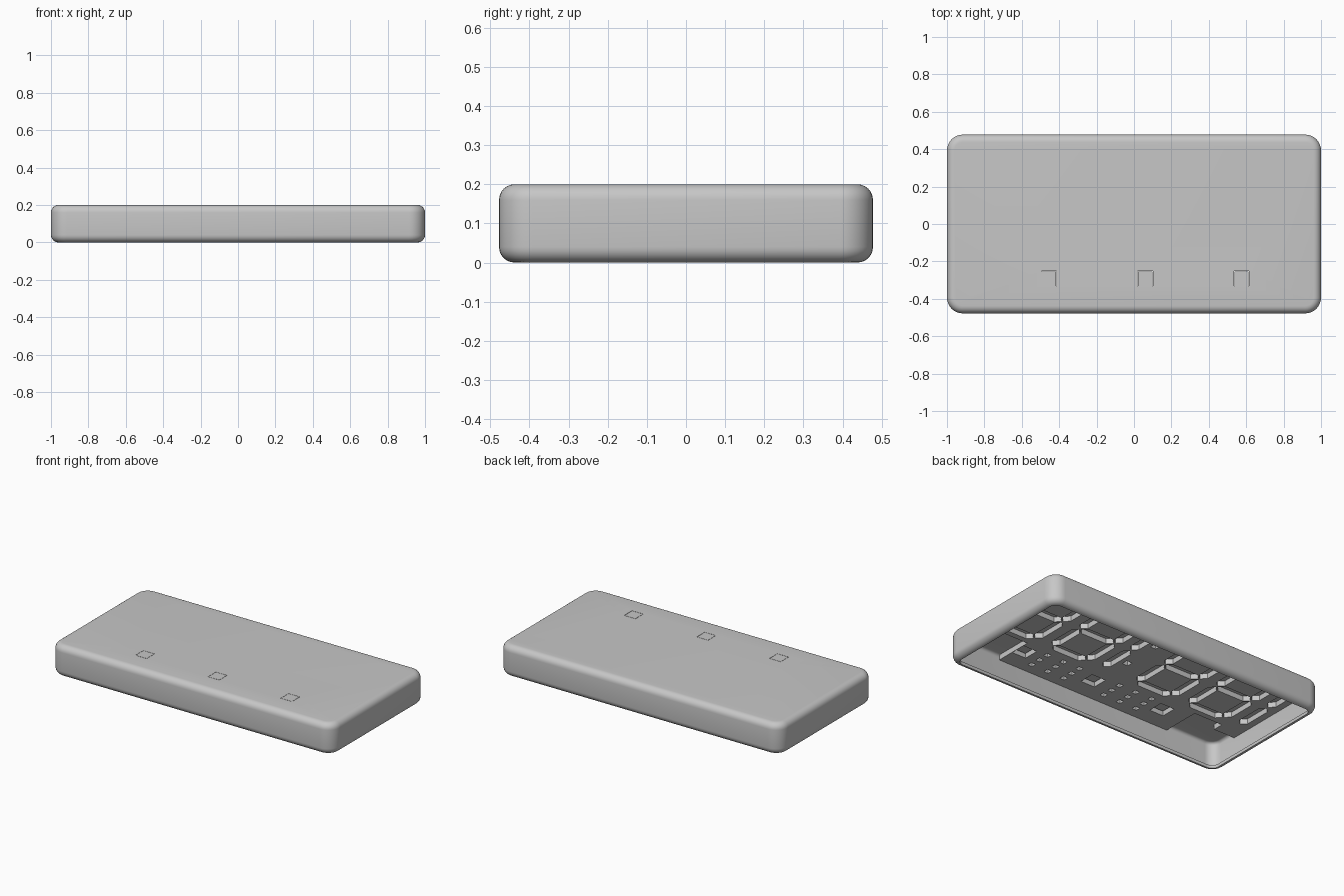
import bpy, bmesh, math

cube = bpy.data.objects.get("Cube")
if cube:
    bpy.data.objects.remove(cube, do_unlink=True)

grey = bpy.data.materials.new("light_grey_plastic")
grey.use_nodes = True
grey.diffuse_color = (0.57, 0.57, 0.57, 1)
grey.node_tree.nodes["Principled BSDF"].inputs["Base Color"].default_value = (0.57, 0.57, 0.57, 1)

HX, HY, HEIGHT, WALL, CORNER = 1.0, 0.478, 0.2, 0.02, 0.085
FILLET = 0.04
MID = 0.06                      # centre line of the buttons and dots
BUTTON_Y = -0.292
BUTTONS = [MID + k * 0.515 for k in (-1, 0, 1)]
PLATE_LOW, PLATE_TOP = 0.147, 0.182


def add_mesh(name, mesh):
    ob = bpy.data.objects.new(name, mesh)
    bpy.context.collection.objects.link(ob)
    mesh.materials.clear()
    mesh.materials.append(grey)
    return ob


def add_box(name, x, y, z0, z1, size):
    bm = bmesh.new()
    bmesh.ops.create_cube(bm, size=1)
    for v in bm.verts:
        v.co = (x + v.co.x * size, y + v.co.y * size, z0 + (v.co.z + 0.5) * (z1 - z0))
    mesh = bpy.data.meshes.new(name)
    bm.to_mesh(mesh)
    bm.free()
    return add_mesh(name, mesh)


def evaluated_mesh(ob):
    deps = bpy.context.evaluated_depsgraph_get()
    return bpy.data.meshes.new_from_object(ob.evaluated_get(deps))


# Case: thin shell lofted from rounded-rectangle rings, its lower lip curling inwards
def ring(bm, inset, z, steps=8):
    r = CORNER - inset
    verts = []
    for q, (sx, sy) in enumerate([(1, 1), (-1, 1), (-1, -1), (1, -1)]):
        for i in range(steps + 1):
            a = math.pi / 2 * (q + i / steps)
            verts.append(bm.verts.new((sx * (HX - CORNER) + r * math.cos(a),
                                       sy * (HY - CORNER) + r * math.sin(a), z)))
    return verts


arc = [math.pi / 2 * i / 6 for i in range(7)]


def side(radius):
    """Inset and height of a filleted side, from its lower edge up."""
    low = [(FILLET - radius * math.sin(a), FILLET - radius * math.cos(a)) for a in arc]
    return low + [(inset, HEIGHT - z) for inset, z in reversed(low)]


profile = side(FILLET - WALL)[::-1] + side(FILLET)

bm = bmesh.new()
rings = [ring(bm, inset, z) for inset, z in profile]
for low, high in zip(rings, rings[1:]):
    for i in range(len(low)):
        j = (i + 1) % len(low)
        bm.faces.new((low[i], low[j], high[j], high[i]))
bm.faces.new(rings[0])
bm.faces.new(rings[-1])
bmesh.ops.recalc_face_normals(bm, faces=bm.faces)
mesh = bpy.data.meshes.new("case")
bm.to_mesh(mesh)
bm.free()
case = add_mesh("case", mesh)

# Button openings in the top of the case
cutters = []
for x in BUTTONS:
    cutter = add_box("button_cutter", x, BUTTON_Y, 0.1, 0.3, 0.081)
    cutter.hide_render = True
    cutters.append(cutter)
    mod = case.modifiers.new("opening", 'BOOLEAN')
    mod.operation, mod.solver, mod.object = 'DIFFERENCE', 'EXACT', cutter
cut_mesh = evaluated_mesh(case)
case.modifiers.clear()
case.data = cut_mesh
for cutter in cutters:
    bpy.data.objects.remove(cutter, do_unlink=True)

bpy.ops.object.select_all(action='DESELECT')
case.select_set(True)
bpy.context.view_layer.objects.active = case
bpy.ops.object.shade_smooth_by_angle(angle=math.radians(35))


# Inner plate: filled outline with holes for segments, dots and buttons
curve = bpy.data.curves.new("display_plate", 'CURVE')
curve.dimensions = '2D'
curve.fill_mode = 'BOTH'
curve.extrude = (PLATE_TOP - PLATE_LOW) / 2


def outline(points):
    spline = curve.splines.new('POLY')
    spline.points.add(len(points) - 1)
    for p, (x, y) in zip(spline.points, points):
        p.co = (x, y, 0, 1)
    spline.use_cyclic_u = True


def square(x, y, size):
    h = size / 2
    outline([(x - h, y - h), (x + h, y - h), (x + h, y + h), (x - h, y + h)])


def segment(x, y, length, upright, width=0.062):
    h, w = length / 2, width / 2
    points = [(-h, 0), (w - h, -w), (h - w, -w), (h, 0), (h - w, w), (w - h, w)]
    outline([(x + (-b if upright else a), y + (a if upright else b)) for a, b in points])


EDGE_X, EDGE_Y, CUT = HX - WALL + 0.005, HY - WALL + 0.005, 0.05
half = [(0.627, -0.455), (0.627, -0.205), (0.83, -0.205), (0.83, -0.275),
        (EDGE_X, -0.275), (EDGE_X, EDGE_Y - CUT), (EDGE_X - CUT, EDGE_Y)]
outline(half + [(-x, y) for x, y in reversed(half)])

# Two groups of digits, each a narrow leading one and two full digits
WIDE, TALL, LOW = 0.26, 0.25, -0.013
for shift in (0, 1.025):
    for row in (0, 1):
        segment(-0.905 + shift, LOW + row * TALL, TALL - 0.014, True)
    for x in (-0.655 + shift, -0.265 + shift):
        for level in range(3):
            segment(x, LOW + (level - 0.5) * TALL, WIDE - 0.014, False)
        for row in (0, 1):
            for sign in (-1, 1):
                segment(x + sign * WIDE / 2, LOW + row * TALL, TALL - 0.014, True)
for row in (0, 1):
    square(0.04, LOW + row * TALL, 0.04)

# Dot holes between the buttons
for sign in (-1, 1):
    for dx in (0.15, 0.27, 0.39):
        for dy in (-0.07, 0, 0.07):
            square(MID + sign * dx, BUTTON_Y - 0.015 + dy, 0.032)
for x in BUTTONS:
    square(x, BUTTON_Y, 0.1)

temp = bpy.data.objects.new("plate_outline", curve)
bpy.context.collection.objects.link(temp)
bpy.context.view_layer.update()
plate_mesh = evaluated_mesh(temp)
bpy.data.objects.remove(temp, do_unlink=True)
bm = bmesh.new()
bm.from_mesh(plate_mesh)
bmesh.ops.remove_doubles(bm, verts=bm.verts, dist=0.0001)
bmesh.ops.recalc_face_normals(bm, faces=bm.faces)
for face in bm.faces:
    face.smooth = False
bm.to_mesh(plate_mesh)
bm.free()
plate = add_mesh("display_plate", plate_mesh)
plate.location.z = (PLATE_LOW + PLATE_TOP) / 2

# Buttons, flush with the top of the case
for name, x in zip(("right_button", "middle_button", "left_button"), BUTTONS):
    add_box(name, x, BUTTON_Y, 0.168, HEIGHT, 0.077)
